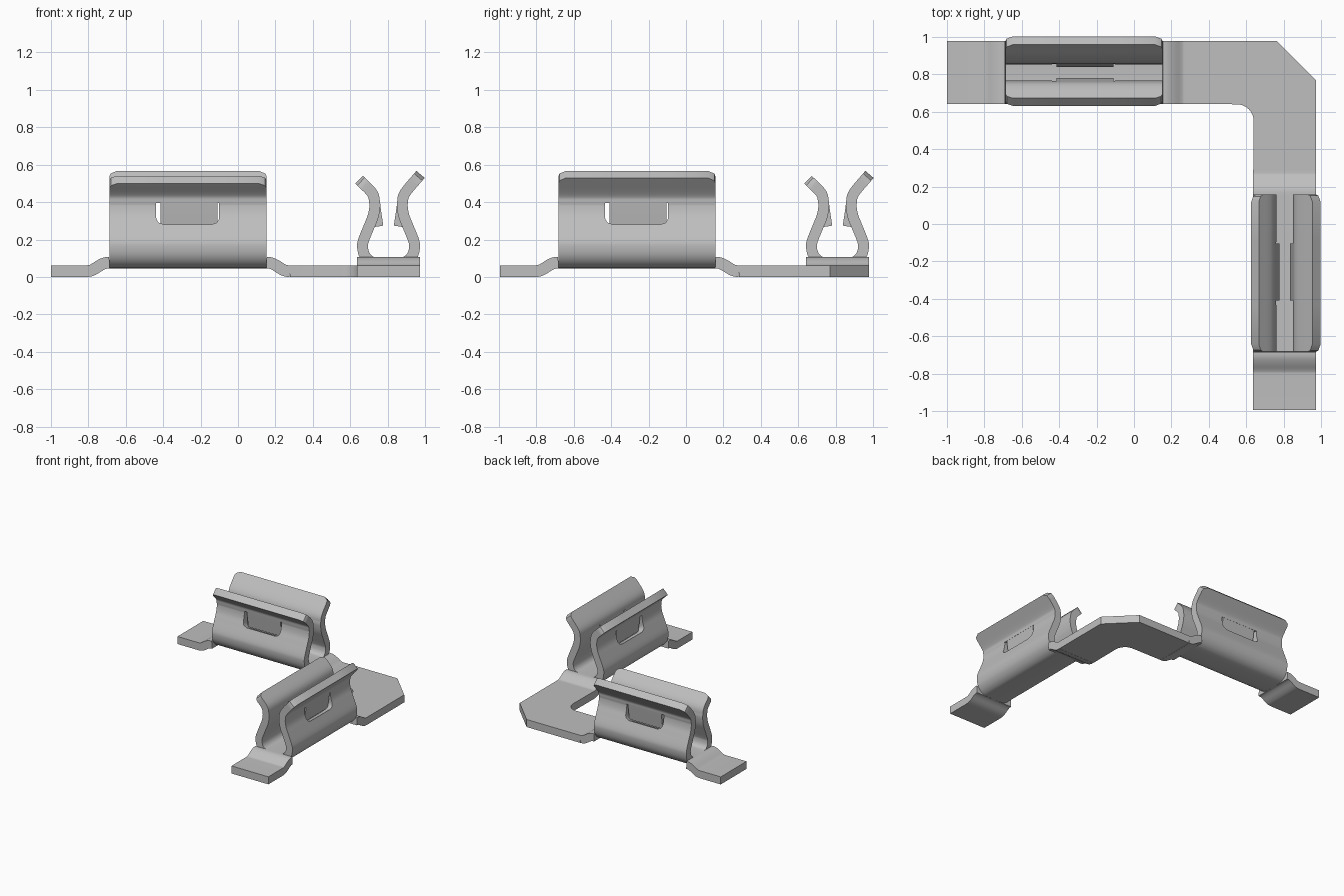
import bpy, bmesh, math

cube = bpy.data.objects.get("Cube")
if cube:
    bpy.data.objects.remove(cube, do_unlink=True)

# Single metal colour
metal = bpy.data.materials.new("light grey metal")
metal.use_nodes = True
metal.diffuse_color = (0.52, 0.52, 0.52, 1)
metal.node_tree.nodes["Principled BSDF"].inputs["Base Color"].default_value = (0.52, 0.52, 0.52, 1)

MID = 0.8075               # centre line of each arm
V0, V1 = 0.64, 0.975       # arm edges
U0, U1 = -0.685, 0.155     # clip ends
WIN0, WIN1 = -0.435, -0.098  # window ends
WZ0, WZ1 = 0.27, 0.40      # window bottom and top
R = 0.04                   # corner rounding


def arm_x(u, v, z):
    return (u - 0.0025, v + 0.0025, z)


def arm_y(u, v, z):
    return (v - 0.0025, u + 0.0025, z)


def finish(name, bm, thickness=None):
    mesh = bpy.data.meshes.new(name)
    bmesh.ops.recalc_face_normals(bm, faces=bm.faces)
    bm.to_mesh(mesh)
    bm.free()
    mesh.materials.append(metal)
    ob = bpy.data.objects.new(name, mesh)
    bpy.context.collection.objects.link(ob)
    bpy.ops.object.select_all(action='DESELECT')
    bpy.context.view_layer.objects.active = ob
    ob.select_set(True)
    if thickness:
        mod = ob.modifiers.new("thickness", 'SOLIDIFY')
        mod.thickness = thickness
        mod.offset = 0
        mod.use_even_offset = True
        bpy.ops.object.modifier_apply(modifier=mod.name)
        bm = bmesh.new()
        bm.from_mesh(ob.data)
        bmesh.ops.recalc_face_normals(bm, faces=bm.faces)
        bm.to_mesh(ob.data)
        bm.free()
    bpy.ops.object.shade_smooth_by_angle(angle=math.radians(30))


def sheet(name, rows, thickness, hole=lambda i, j: False):
    """Thickened sheet through rows of points, with optional missing cells."""
    bm = bmesh.new()
    grid = [[bm.verts.new(p) for p in row] for row in rows]
    for i in range(len(grid) - 1):
        for j in range(len(grid[0]) - 1):
            if not hole(i, j):
                bm.faces.new((grid[i][j], grid[i + 1][j], grid[i + 1][j + 1], grid[i][j + 1]))
    loose = [v for v in bm.verts if not v.link_faces]
    bmesh.ops.delete(bm, geom=loose, context='VERTS')
    finish(name, bm, thickness)


def spline(pts, steps=7):
    """Smooth curve through the given points."""
    ext = [[2 * a - b for a, b in zip(pts[0], pts[1])]] + pts + \
          [[2 * a - b for a, b in zip(pts[-1], pts[-2])]]
    out = []
    for k in range(1, len(ext) - 2):
        p0, p1, p2, p3 = ext[k - 1:k + 3]
        for s in range(steps):
            t = s / steps
            out.append(tuple(0.5 * (2 * b + (c - a) * t + (2 * a - 5 * b + 4 * c - d) * t * t
                                    + (3 * b - a - 3 * c + d) * t ** 3)
                             for a, b, c, d in zip(p0, p1, p2, p3)))
    return out + [tuple(pts[-1])]


def arc_inset(d):
    """Inset of a rounded corner at distance d from its edge."""
    d = min(max(d, 0), R)
    return R - math.sqrt(R * R - (R - d) ** 2)


# Half profile of the clip, from below the lip to the floor (offset, height)
JAW = [(0.089, 0.45), (0.075, WZ1), (0.074, 0.37), (0.083, 0.323), (0.104, WZ0),
       (0.134, 0.195), (0.139, 0.16), (0.129, 0.118), (0.102, 0.087), (0.06, 0.076)]
PROFILE = [(-0.158, 0.52)] + [(-h, z) for h, z in JAW] + JAW[::-1] + [(0.171, 0.548)]


def clip(label, place):
    path = spline(PROFILE)
    rows = []
    for h, z in path:
        tip = min(math.dist((h, z), path[0]), math.dist((h, z), path[-1]))
        a, w = arc_inset(tip), arc_inset(z - WZ0)
        rows.append([place(u, MID + h, z) for u in (U0 + a, WIN0 + w, WIN1 - w, U1 - a)])

    def window(i, j):
        zs = (path[i][1], path[i + 1][1])
        return j == 1 and min(zs) > WZ0 - 1e-4 and max(zs) < WZ1 + 1e-4

    sheet(label + "_spring_clip", rows, 0.058, window)

    # Bent tongues pointing into the clip
    for side, s in (("inner", -1), ("outer", 1)):
        tongue = [(0.076, 0.41), (0.070, 0.365), (0.056, 0.27)]
        sheet(f"{label}_{side}_tongue",
              [[place(u, MID + s * h, z) for u in (-0.412, -0.108)] for h, z in tongue], 0.056)


# Step from the raised clip floor down to the base plate (along, height)
RAMP = [(U1, 0.076), (0.178, 0.074), (0.205, 0.062), (0.235, 0.043), (0.258, 0.033), (0.28, 0.031)]


def ramps(label, place):
    step = spline(RAMP, 4)
    outer = [(U0 + U1 - u, z) for u, z in step] + [(-0.9975, 0.031)]
    for name, path in (("corner_step", step), ("end_foot", outer)):
        sheet(f"{label}_{name}", [[place(u, v, z) for v in (V0, V1)] for u, z in path], 0.062)


for label, place in (("back", arm_x), ("left", arm_y)):
    clip(label, place)
    ramps(label, place)

# Corner plate with outer chamfer and inner fillet
E, F = 0.28, 0.09
fillet = [(V0 - F + F * math.cos(t), V0 - F + F * math.sin(t))
          for t in (math.pi / 2 * k / 10 for k in range(11))]
outline = [arm_x(E, V1, 0), arm_x(0.767, V1, 0), arm_y(0.767, V1, 0), arm_y(E, V1, 0), arm_y(E, V0, 0)]
outline += [(x, y, 0) for x, y in fillet] + [arm_x(E, V0, 0)]
bm = bmesh.new()
face = bm.faces.new([bm.verts.new(p) for p in outline])
top = bmesh.ops.extrude_face_region(bm, geom=[face])
bmesh.ops.translate(bm, vec=(0, 0, 0.062),
                    verts=[g for g in top["geom"] if isinstance(g, bmesh.types.BMVert)])
finish("corner_plate", bm)
